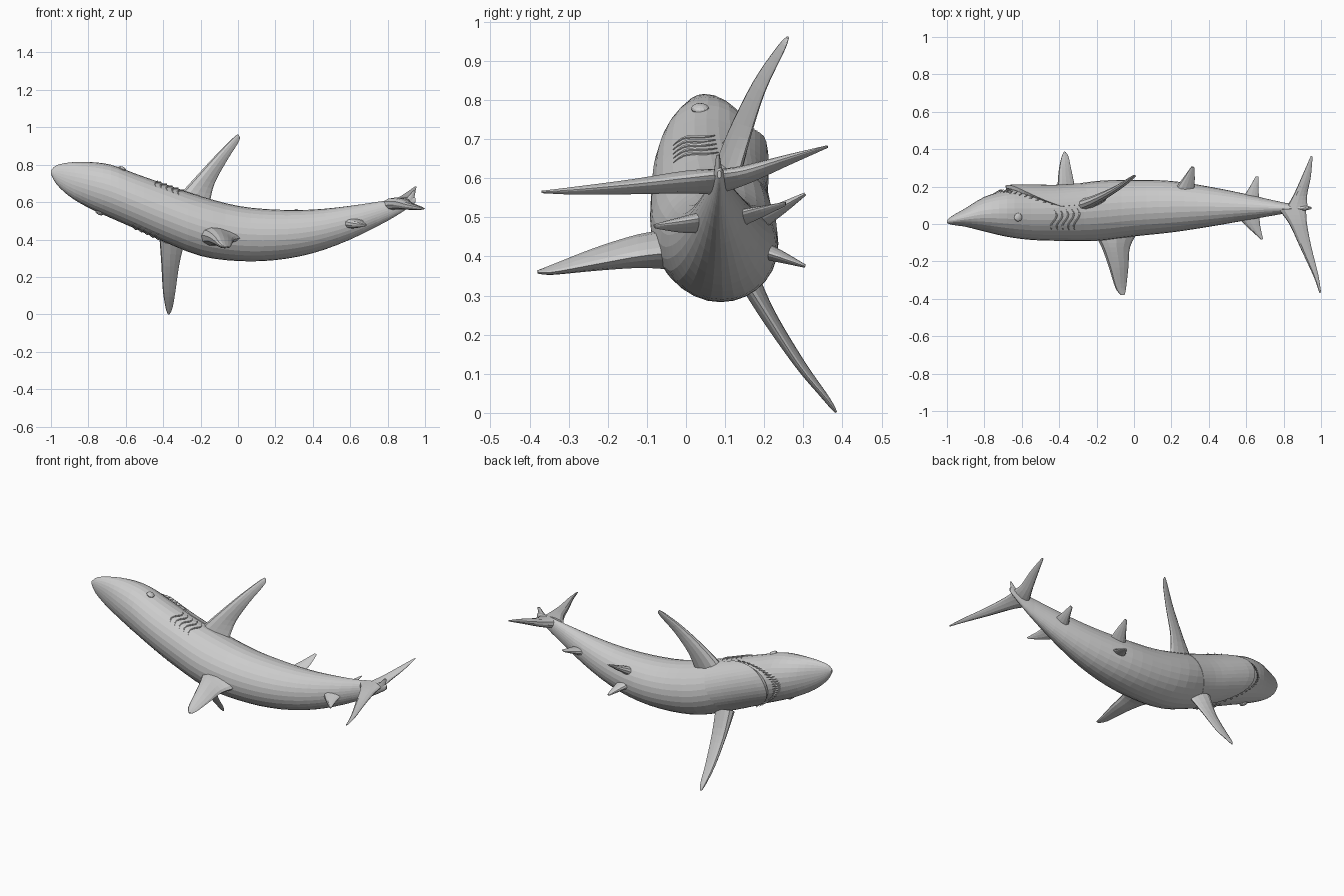
import bpy, bmesh
from math import sin, cos, radians, pi
from mathutils import Vector

if "Cube" in bpy.data.objects:
    bpy.data.objects.remove(bpy.data.objects["Cube"])

GREY = (0.6, 0.6, 0.6, 1)
skin = bpy.data.materials.new("grey skin")
skin.use_nodes = True
skin.diffuse_color = GREY
skin.node_tree.nodes["Principled BSDF"].inputs["Base Color"].default_value = GREY


def finish(bm, name):
    bmesh.ops.recalc_face_normals(bm, faces=bm.faces)
    mesh = bpy.data.meshes.new(name)
    bm.to_mesh(mesh)
    bm.free()
    mesh.materials.append(skin)
    obj = bpy.data.objects.new(name, mesh)
    bpy.context.collection.objects.link(obj)
    return obj


def smooth_rows(rows, steps):
    """Catmull-Rom interpolation of equal-length number rows."""
    out = []
    last = len(rows) - 1
    for i in range(last):
        a, b, c, d = (rows[max(0, min(last, i + k))] for k in (-1, 0, 1, 2))
        for s in range(steps):
            t = s / steps
            out.append([0.5 * (2 * q + (r - p) * t + (2 * p - 5 * q + 4 * r - u) * t * t
                               + (3 * q - p - 3 * r + u) * t ** 3)
                        for p, q, r, u in zip(a, b, c, d)])
    out.append(list(rows[-1]))
    return out


def loft(rings, name):
    bm = bmesh.new()
    loops = [[bm.verts.new(p) for p in ring] for ring in rings]
    n = len(loops[0])
    for a, b in zip(loops, loops[1:]):
        for i in range(n):
            bm.faces.new((a[i], a[(i + 1) % n], b[(i + 1) % n], b[i]))
    bm.faces.new(loops[0])
    bm.faces.new(loops[-1])
    return finish(bm, name)


# Body outline: x, lowest z, highest z, dorsal y, belly y
OUTLINE = smooth_rows([
    (-1, .75, .77, .005, .02),
    (-.97, .695, .797, -.005, .045),
    (-.9, .63, .812, -.015, .085),
    (-.8, .57, .815, -.04, .145),
    (-.68, .515, .80, -.068, .18),
    (-.55, .458, .753, -.085, .19),
    (-.4, .39, .70, -.09, .2),
    (-.2, .312, .632, -.09, .23),
    (0, .285, .58, -.066, .236),
    (.2, .29, .56, -.045, .23),
    (.4, .327, .56, -.015, .2),
    (.6, .4, .58, .02, .16),
    (.8, .5, .61, .055, .115),
    (.92, .575, .63, .075, .098),
    (.95, .6, .62, .08, .09)], 3)


def body_point(x, angle, scale=1.0):
    """Point on the body; angle 0 is the belly, 90 degrees the upper flank."""
    for a, b in zip(OUTLINE, OUTLINE[1:]):
        if x <= b[0]:
            break
    t = max(0, min(1, (x - a[0]) / (b[0] - a[0])))
    _, z0, z1, y0, y1 = (p + (q - p) * t for p, q in zip(a, b))
    return Vector((x, (y0 + y1) / 2 + scale * (y1 - y0) / 2 * cos(angle),
                   (z0 + z1) / 2 + scale * (z1 - z0) / 2 * sin(angle)))


def head_point(x, angle, scale=1.0):
    """Body point on a section square to the sloping head."""
    lean = body_point(x, angle).z - body_point(x, 0).z
    return body_point(x + 0.43 * lean, angle, scale)


SIDES = 28
loft([[body_point(row[0], 2 * pi * i / SIDES) for i in range(SIDES)]
      for row in OUTLINE], "body")


# Fins: rows of leading point, trailing point and half thickness, root to tip
def fin(name, *rows):
    rings = []
    for row in smooth_rows(rows, 4):
        lead, trail, thick = Vector(row[:3]), Vector(row[3:6]), row[6]
        span = Vector(rows[-1][:3]) - Vector(rows[0][:3])
        normal = (trail - lead).cross(span).normalized()
        mid, half = (lead + trail) / 2, (lead - trail) / 2
        ring = []
        for i in range(12):
            a = 2 * pi * i / 12
            ring.append(mid + half * cos(a) + normal * thick * sin(a) * (1 + .4 * cos(a)))
        rings.append(ring)
    loft(rings, name)


fin("upper_pectoral_fin",
    (-.33, .09, .62, -.15, .13, .6, .03),
    (-.24, .12, .72, -.125, .16, .7, .023),
    (-.12, .18, .85, -.06, .2, .82, .014),
    (-.03, .24, .94, .005, .25, .925, .008),
    (0, .26, .963, .006, .261, .955, .003))
fin("lower_pectoral_fin",
    (-.42, .14, .41, -.29, .13, .37, .03),
    (-.41, .2, .27, -.315, .2, .26, .02),
    (-.402, .29, .13, -.335, .29, .12, .013),
    (-.387, .36, .035, -.35, .36, .035, .008),
    (-.375, .384, .001, -.365, .384, .001, .003))
fin("dorsal_fin",
    (-.22, -.04, .42, .03, -.03, .41, .05),
    (-.175, -.12, .42, -.02, -.12, .4, .04),
    (-.135, -.23, .4, -.03, -.23, .38, .027),
    (-.1, -.34, .37, -.042, -.34, .36, .012),
    (-.07, -.38, .36, -.05, -.38, .36, .004))
fin("second_dorsal_fin",
    (.56, .03, .48, .67, .05, .5, .024),
    (.61, -.02, .475, .675, -.01, .49, .018),
    (.68, -.082, .475, .69, -.08, .48, .005))
fin("anal_fin",
    (.58, .14, .49, .67, .13, .51, .02),
    (.62, .2, .51, .665, .19, .525, .012),
    (.65, .255, .53, .665, .255, .54, .003))
for name, z, tip in (("upper", .49, .56), ("lower", .42, .375)):
    mid = (z + tip) / 2
    fin(name + "_pelvic_fin",
        (.22, .19, z, .32, .17, z, .024),
        (.265, .25, mid, .325, .24, mid, .014),
        (.305, .305, tip, .322, .305, tip, .004))
fin("upper_tail_lobe",
    (.77, .08, .58, .92, .09, .61, .03),
    (.83, .0, .585, .925, .0, .6, .027),
    (.895, -.14, .575, .95, -.13, .585, .018),
    (.96, -.28, .567, .985, -.27, .572, .01),
    (.992, -.37, .565, 1, -.365, .565, .003))
fin("lower_tail_lobe",
    (.81, .08, .58, .93, .08, .61, .028),
    (.855, .16, .605, .925, .15, .62, .022),
    (.9, .26, .643, .945, .25, .65, .013),
    (.945, .363, .68, .955, .36, .683, .003))
fin("tail_tip_fin",
    (.88, .08, .6, .94, .085, .61, .012),
    (.935, .08, .66, .95, .085, .66, .004))

# Lower jaw: raised shell with a rounded front edge
WIDE = radians(75)


def mouth_x(u):
    return -.68 + .23 * u * u


bm = bmesh.new()
grid = []
for i in range(21):
    u = i / 10 - 1
    row = []
    for j in range(9):
        v = j / 8
        x = mouth_x(u) * (1 - v) - .3 * v
        lift = 1.01 + .22 * cos(u * WIDE) ** 2 * (1 - v)
        row.append(bm.verts.new(head_point(x, u * WIDE, lift)))
    grid.append(row)
for a, b in zip(grid, grid[1:]):
    for j in range(8):
        bm.faces.new((a[j], a[j + 1], b[j + 1], b[j]))
jaw = finish(bm, "lower_jaw")
shell = jaw.modifiers.new("thickness", "SOLIDIFY")
shell.thickness = .02
shell.offset = -1 if jaw.data.polygons[80].normal.y > 0 else 1

# Upper teeth along the mouth opening
bm = bmesh.new()
for i in range(25):
    u = (i - 12) / 13
    root = head_point(mouth_x(u) - .05 * (1 - u * u) - .01, u * WIDE, .98)
    side = Vector((.43, 0, 1)) * .008
    along = Vector((.01, 0, -.004))
    tip = head_point(mouth_x(u) - .03 * (1 - u * u), u * WIDE, 1.12)
    base = [bm.verts.new(root + d) for d in (side, along, -side, -along)]
    point = bm.verts.new(tip)
    for k in range(4):
        bm.faces.new((base[k], base[(k + 1) % 4], point))
finish(bm, "upper_teeth")

for name, sign in (("upper", 1), ("lower", -1)):
    # Eyes
    bm = bmesh.new()
    bmesh.ops.create_uvsphere(bm, u_segments=12, v_segments=8, radius=.023)
    bmesh.ops.scale(bm, vec=(1, 1, .5), verts=bm.verts)
    eye = finish(bm, name + "_eye")
    eye.location = head_point(-.68, sign * radians(98))
    eye.rotation_euler.y = radians(24)

    # Gill slits: slim wavy ridges hugging the flank
    for i in range(5):
        rings = []
        for j in range(9):
            t = j / 8
            angle = sign * radians(82 + 45 * t)
            x = -.49 + .03 * i + .012 * sin(2 * pi * t)
            r = .005 * sin(pi * (.08 + .84 * t))
            p = head_point(x, angle, 1.01)
            rings.append([p + Vector((r * cos(k * pi / 3), 0, r * sin(k * pi / 3)))
                          for k in range(6)])
        loft(rings, f"{name}_gill_{i + 1}")
